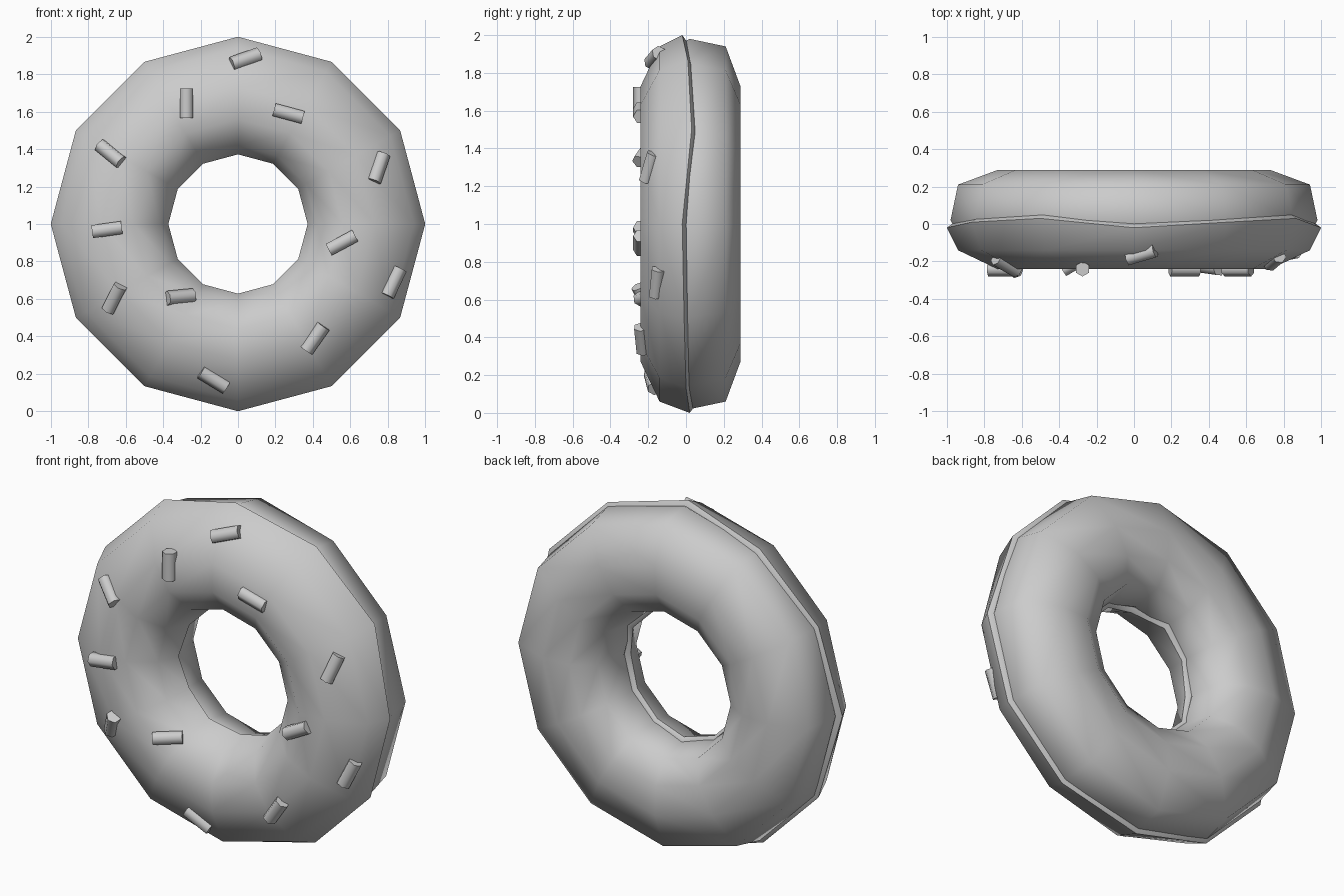
import bpy, bmesh, math
from mathutils import Vector, Matrix
from mathutils.bvhtree import BVHTree

if "Cube" in bpy.data.objects:
    bpy.data.objects.remove(bpy.data.objects["Cube"])

SIDES = 12
CENTRE_Z = 1.0


def finish(name, bm, angle):
    bmesh.ops.recalc_face_normals(bm, faces=bm.faces)
    mesh = bpy.data.meshes.new(name)
    bm.to_mesh(mesh)
    bm.free()
    ob = bpy.data.objects.new(name, mesh)
    bpy.context.collection.objects.link(ob)
    bpy.ops.object.select_all(action='DESELECT')
    ob.select_set(True)
    bpy.context.view_layer.objects.active = ob
    bpy.ops.object.shade_smooth_by_angle(angle=math.radians(angle))
    return ob


def ring(name, profile, angle):
    """Sweep a closed (radius, y, wave weight) profile round the y axis."""
    bm = bmesh.new()
    loops = []
    for i in range(SIDES):
        a = 2 * math.pi * i / SIDES
        loops.append([bm.verts.new((r * math.cos(a), y + w * WAVE[i],
                                    CENTRE_Z + r * math.sin(a)))
                      for r, y, w in profile])
    n = len(profile)
    for i in range(SIDES):
        p, q = loops[i], loops[(i + 1) % SIDES]
        for j in range(n):
            k = (j + 1) % n
            bm.faces.new((p[j], p[k], q[k], q[j]))
    return finish(name, bm, angle)


# Uneven rim of the icing, one offset per side
WAVE = [-0.02, 0.03, 0.01, -0.02, 0.03, 0.01, -0.02, 0.01, 0.0, 0.02, 0.0, -0.01]

# Dough: full ring, slightly narrower under the icing
ring("dough", [(0.98, 0.02, 0), (0.94, 0.21, 0), (0.73, 0.288, 0),
               (0.56, 0.28, 0), (0.43, 0.20, 0), (0.39, 0.02, 0),
               (0.45, -0.12, 0), (0.58, -0.20, 0), (0.72, -0.20, 0),
               (0.91, -0.12, 0)], 60)

# Icing: shell over the front half with a small lip
icing = ring("icing", [(0.965, 0.025, 1), (1.0, 0.0, 1), (0.94, -0.14, 0),
                       (0.73, -0.24, 0), (0.56, -0.24, 0), (0.42, -0.14, 0),
                       (0.372, 0.0, 1), (0.40, 0.025, 1)], 60)

# Sprinkles: short six-sided rods laid on the icing (x, z, angle)
SPRINKLES = [(0.04, 1.88, 25), (-0.275, 1.645, 90), (0.27, 1.59, -15),
             (-0.68, 1.375, -35), (0.75, 1.30, 65), (-0.70, 0.97, 8),
             (0.555, 0.90, 28), (0.83, 0.69, 62), (-0.66, 0.605, 60),
             (-0.31, 0.61, 17), (0.41, 0.39, 57), (-0.13, 0.17, -35)]
bm = bmesh.new()
bm.from_mesh(icing.data)
tree = BVHTree.FromBMesh(bm)
bm.free()
for i, (x, z, deg) in enumerate(SPRINKLES):
    spot, normal, _, _ = tree.ray_cast(Vector((x, -2, z)), Vector((0, 1, 0)))
    if normal.y > 0:
        normal = -normal
    a = math.radians(deg)
    along = Vector((math.cos(a), 0, math.sin(a)))
    along = (along - normal * along.dot(normal)).normalized()
    side = normal.cross(along)
    rot = Matrix((side, normal, along)).transposed().to_4x4()
    bm = bmesh.new()
    bmesh.ops.create_cone(bm, cap_ends=True, segments=6, radius1=0.04,
                          radius2=0.04, depth=0.16,
                          matrix=Matrix.Translation(spot) @ rot)
    finish(f"sprinkle_{i + 1}", bm, 65)
